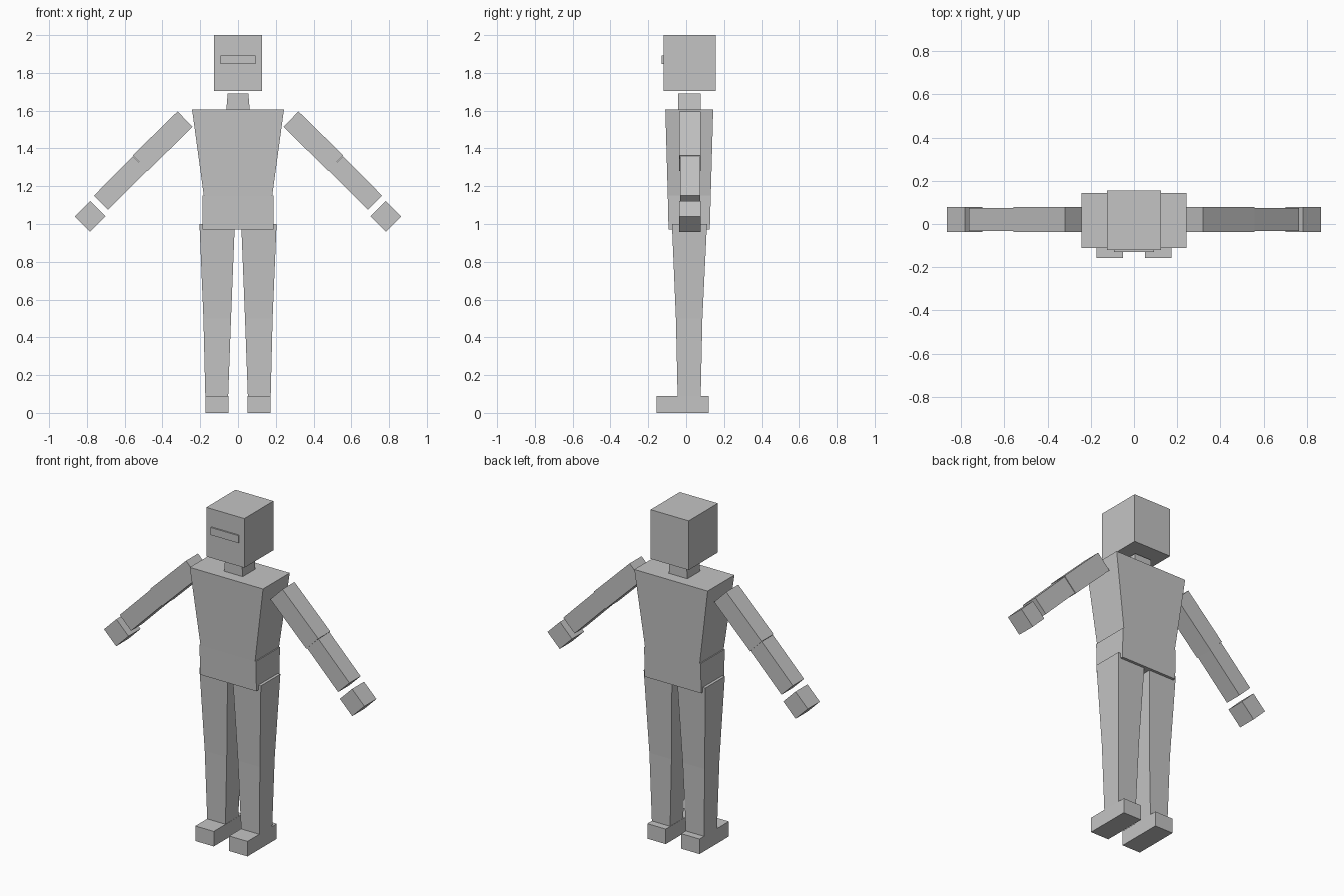
import bpy
import bmesh
from math import atan2
from mathutils import Matrix, Vector

default = bpy.data.objects.get("Cube")
if default:
    bpy.data.objects.remove(default, do_unlink=True)

# Single matt grey for the whole figure
GREY = (0.55, 0.55, 0.55, 1.0)
grey = bpy.data.materials.new("light_grey")
grey.use_nodes = True
grey.diffuse_color = GREY
grey.node_tree.nodes["Principled BSDF"].inputs["Base Color"].default_value = GREY


def stack(name, sections, matrix=None, side=1):
    """Skin a closed block through rectangles (z, x0, x1, y0, y1)."""
    bm = bmesh.new()
    rings = [[bm.verts.new(p) for p in
              ((x0, y0, z), (x1, y0, z), (x1, y1, z), (x0, y1, z))]
             for z, x0, x1, y0, y1 in sections]
    bm.faces.new(rings[0])
    bm.faces.new(rings[-1])
    for low, high in zip(rings, rings[1:]):
        for i in range(4):
            j = (i + 1) % 4
            bm.faces.new((low[i], low[j], high[j], high[i]))
    if matrix:
        bm.transform(matrix)
    if side < 0:
        bm.transform(Matrix.Scale(-1, 4, Vector((1, 0, 0))))
    bmesh.ops.recalc_face_normals(bm, faces=bm.faces)
    mesh = bpy.data.meshes.new(name)
    bm.to_mesh(mesh)
    bm.free()
    mesh.materials.append(grey)
    obj = bpy.data.objects.new(name, mesh)
    bpy.context.collection.objects.link(obj)
    return obj


def limb(name, start, end, half, side):
    """Square bar between two (x, z) points in the plane of the arms."""
    dx, dz = end[0] - start[0], end[1] - start[1]
    length = Vector((dx, dz)).length
    place = (Matrix.Translation((start[0], 0.021, start[1]))
             @ Matrix.Rotation(atan2(dx, dz), 4, 'Y'))
    ring = (-half, half, -half, half)
    return stack(name, [(0, *ring), (length, *ring)], place, side)


# Head with a thin raised mouth slot
stack("head", [(z, -0.126, 0.126, -0.12, 0.156) for z in (1.705, 2.0)])
stack("mouth", [(z, -0.092, 0.092, -0.129, -0.11) for z in (1.847, 1.892)])
stack("neck", [(1.6, -0.062, 0.062, -0.043, 0.076),
               (1.69, -0.055, 0.055, -0.043, 0.076)])

# Tapered chest over a straight pelvis
stack("chest", [(1.15, -0.181, 0.181, -0.097, 0.13),
                (1.605, -0.243, 0.243, -0.11, 0.143)])
stack("pelvis", [(0.97, -0.187, 0.187, -0.093, 0.125),
                 (1.15, -0.187, 0.187, -0.097, 0.13)])

# Paired limbs
SHOULDER, ELBOW, WRIST = (0.28, 1.555), (0.518, 1.322), (0.725, 1.113)
PALM, FINGERTIP = (0.742, 1.081), (0.824, 0.999)
for label, side in (("left", 1), ("right", -1)):
    limb(label + "_upper_arm", SHOULDER, ELBOW, 0.057, side)
    limb(label + "_forearm", ELBOW, WRIST, 0.053, side)
    limb(label + "_hand", PALM, FINGERTIP, 0.057, side)
    stack(label + "_leg", [(0.09, 0.052, 0.173, -0.045, 0.077),
                           (0.5, 0.037, 0.183, -0.054, 0.086),
                           (1.0, 0.017, 0.204, -0.075, 0.11)], side=side)
    stack(label + "_foot", [(z, 0.051, 0.173, -0.157, 0.12)
                            for z in (0, 0.09)], side=side)
